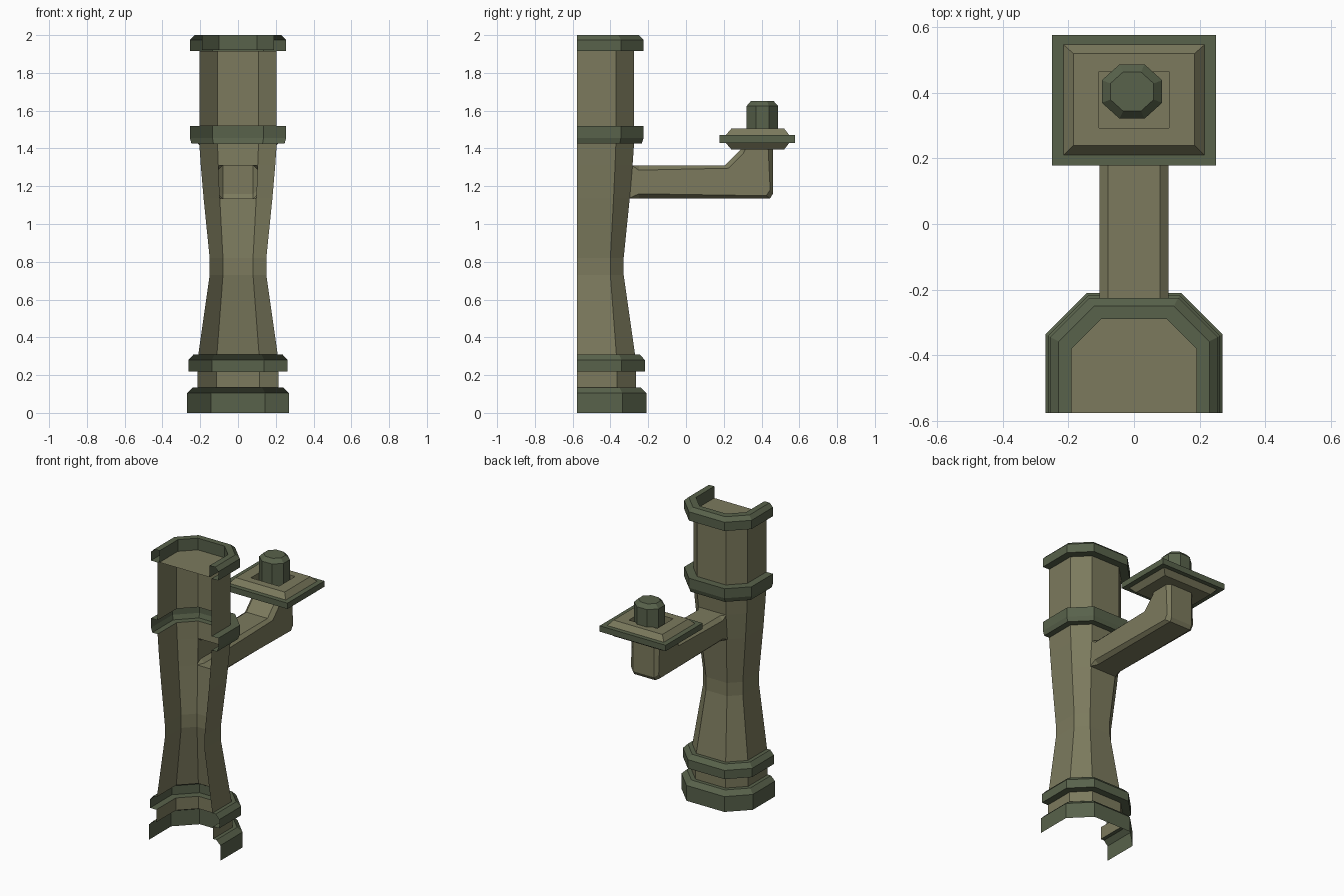
import bpy, bmesh, math

if "Cube" in bpy.data.objects:
    bpy.data.objects.remove(bpy.data.objects["Cube"])


def material(name, rgb):
    m = bpy.data.materials.new(name)
    m.diffuse_color = (*rgb, 1)
    m.use_nodes = True
    m.node_tree.nodes["Principled BSDF"].inputs["Base Color"].default_value = m.diffuse_color
    return m


STONE = material("stone", (0.20, 0.195, 0.11))
GREEN = material("green_trim", (0.098, 0.122, 0.07))


def loft(name, rings, greens=(), closed=True, cap_start=None, cap_end=None, holes=()):
    """Skin consecutive rings; greens lists trim segments, holes lists (segment, side) to leave open."""
    bm = bmesh.new()
    loops = [[bm.verts.new(p) for p in r] for r in rings]
    n = len(loops[0])
    for i in range(len(loops) - 1):
        a, b = loops[i], loops[i + 1]
        for k in range(n if closed else n - 1):
            if (i, k) in holes:
                continue
            j = (k + 1) % n
            f = bm.faces.new((a[k], a[j], b[j], b[k]))
            f.material_index = int(i in greens)
    for cap, ring in ((cap_start, loops[0]), (cap_end, loops[-1])):
        if cap is not None:
            bm.faces.new(ring).material_index = cap
    bmesh.ops.recalc_face_normals(bm, faces=bm.faces[:])
    me = bpy.data.meshes.new(name)
    bm.to_mesh(me)
    bm.free()
    me.materials.append(STONE)
    me.materials.append(GREEN)
    ob = bpy.data.objects.new(name, me)
    bpy.context.collection.objects.link(ob)
    return ob


# column: half-octagon skin, open at the wall side and underneath
def half_octagon(z, w):
    c, y0, s = -0.48, -0.577, 0.53 * w
    return [(-w, y0, z), (-w, c + s, z), (-s, c + w, z),
            (s, c + w, z), (w, c + s, z), (w, y0, z)]


profile = [(0, .27), (.105, .27), (.135, .24), (.135, .215), (.22, .215),
           (.22, .262), (.28, .262), (.31, .235), (.31, .21),
           (.73, .15), (.82, .15), (1.135, .182), (1.31, .197), (1.425, .205),
           (1.425, .245), (1.455, .255), (1.52, .255), (1.52, .205),
           (1.915, .205), (1.915, .255), (1.975, .255), (2.0, .23),
           (2.0, .19), (1.92, .19)]
loft("column", [half_octagon(*p) for p in profile],
     greens={0, 1, 2, 4, 5, 6, 7, 13, 14, 15, 16, 18, 19, 20, 21, 22},
     closed=False, cap_end=0, holes={(11, 2)})


# arm: chamfered box section swept out of the column and up to the plate
def arm_ring(inner, outer, c):
    w = 0.105
    dy, dz = outer[0] - inner[0], outer[1] - inner[1]
    t = c / math.hypot(dy, dz)
    pts = [(-w + c, 0), (w - c, 0), (w, t), (w, 1 - t),
           (w - c, 1), (-w + c, 1), (-w, 1 - t), (-w, t)]
    return [(x, inner[0] + dy * u, inner[1] + dz * u) for x, u in pts]


loft("arm", [arm_ring((-.283, 1.31), (-.298, 1.135), .002),
             arm_ring((-.25, 1.31), (-.25, 1.135), .025),
             arm_ring((.205, 1.31), (.445, 1.135), .025),
             arm_ring((.29, 1.395), (.46, 1.16), .025),
             arm_ring((.29, 1.40), (.46, 1.40), .025)])


# plate: bevelled both sides with a square recess in the top
def rect(z, x, ya, yb):
    return [(-x, ya, z), (x, ya, z), (x, yb, z), (-x, yb, z)]


loft("plate", [rect(1.395, .185, .24, .52), rect(1.43, .215, .21, .547),
               rect(1.43, .25, .178, .577), rect(1.47, .25, .178, .577),
               rect(1.47, .215, .21, .547), rect(1.505, .185, .24, .52),
               rect(1.505, .107, .292, .465), rect(1.45, .107, .292, .465)],
     greens={1, 2, 3}, cap_start=0, cap_end=0)


# knob: eight-sided peg with a bevelled top
def octagon(z, r):
    k = r / math.cos(math.pi / 8)
    angles = [math.pi / 8 + i * math.pi / 4 for i in range(8)]
    return [(-.006 + k * math.cos(a), .404 + .9 * k * math.sin(a), z) for a in angles]


loft("knob", [octagon(1.45, .092), octagon(1.625, .092), octagon(1.652, .066)],
     greens={0, 1}, cap_end=1)
